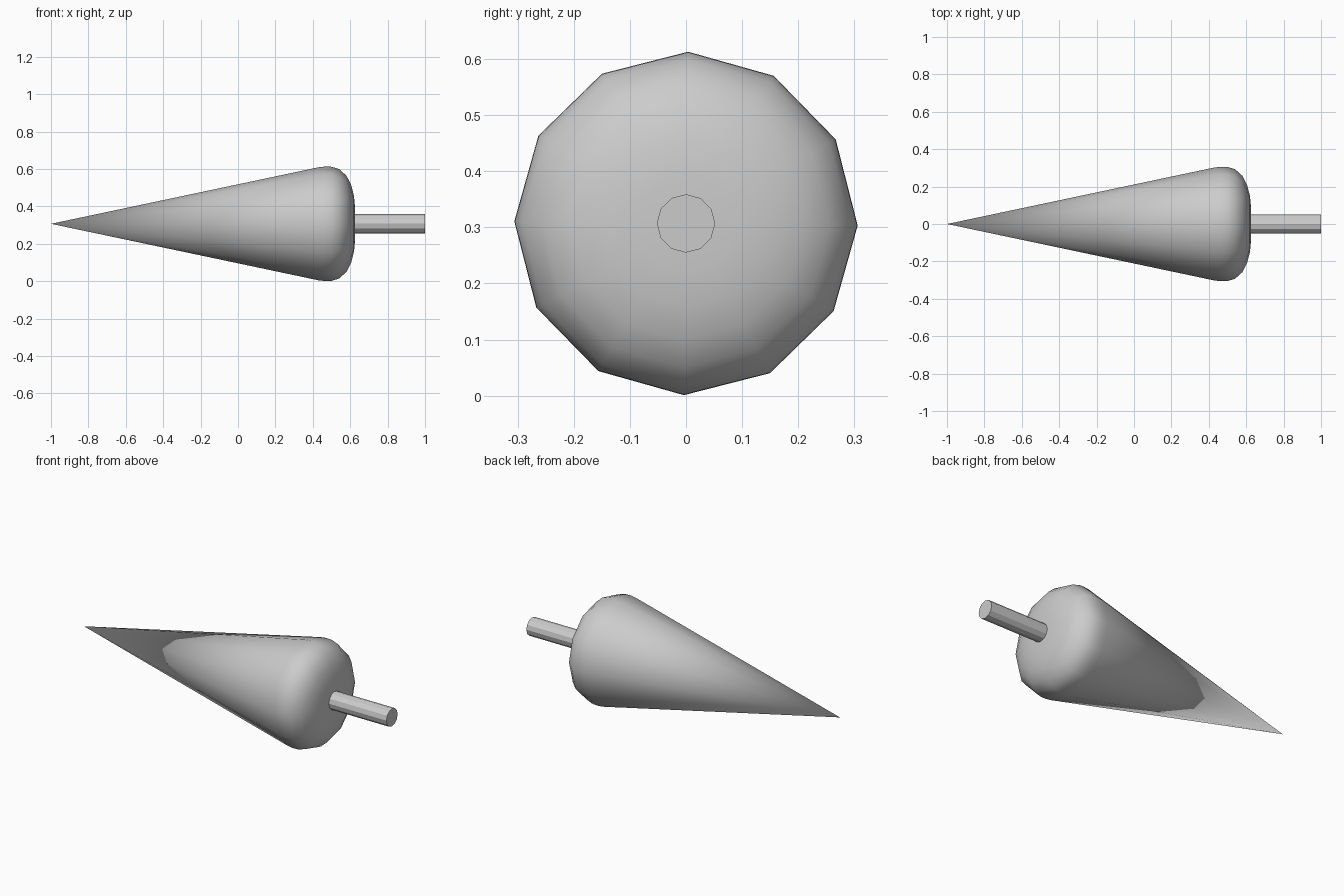
import bpy, bmesh, math

if "Cube" in bpy.data.objects:
    bpy.data.objects.remove(bpy.data.objects["Cube"])

SIDES = 12
AXIS_Z = 0.307
TWIST = math.radians(0.7)


def lathe_x(name, profile, smooth):
    """Revolve (x, radius) points about the x axis; radius 0 makes a single pole."""
    bm = bmesh.new()
    rings = []
    for x, r in profile:
        if r == 0:
            rings.append([bm.verts.new((x, 0, AXIS_Z))])
        else:
            rings.append([bm.verts.new((x,
                                        r * math.sin(TWIST + i * math.tau / SIDES),
                                        AXIS_Z + r * math.cos(TWIST + i * math.tau / SIDES)))
                          for i in range(SIDES)])
    for a, b in zip(rings, rings[1:]):
        for i in range(SIDES):
            j = (i + 1) % SIDES
            corners = [a[i % len(a)], a[j % len(a)], b[j % len(b)], b[i % len(b)]]
            bm.faces.new(list(dict.fromkeys(corners)))
    bmesh.ops.recalc_face_normals(bm, faces=bm.faces)
    for f in bm.faces:
        f.smooth = smooth
    mesh = bpy.data.meshes.new(name)
    bm.to_mesh(mesh)
    bm.free()
    obj = bpy.data.objects.new(name, mesh)
    bpy.context.collection.objects.link(obj)
    return obj


# Pointed cone body with a rounded back rim
lathe_x("cone_body", [(-1, 0), (0.43, 0.302), (0.465, 0.306), (0.50, 0.305),
                      (0.54, 0.293), (0.58, 0.257), (0.605, 0.208),
                      (0.62, 0.15), (0.626, 0.085), (0.626, 0)], True)

# Thin faceted stem at the back
lathe_x("stem", [(0.60, 0), (0.60, 0.052), (1, 0.052), (1, 0)], False)
